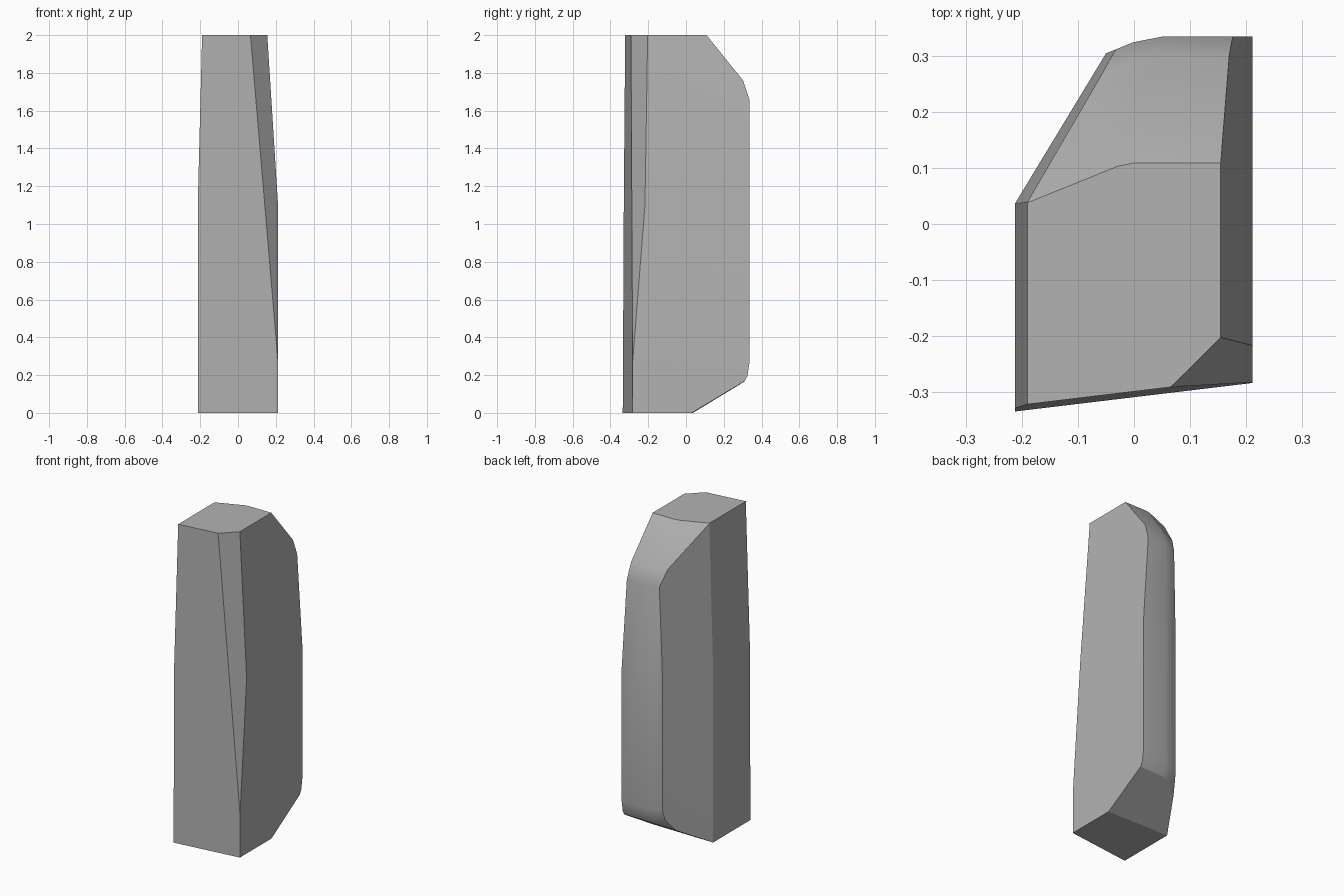
import bpy, bmesh, math
from mathutils import Vector

old = bpy.data.objects.get("Cube")
if old:
    bpy.data.objects.remove(old, do_unlink=True)

stone = bpy.data.materials.new("stone_grey")
stone.use_nodes = True
colour = (0.45, 0.45, 0.45, 1)
stone.diffuse_color = colour
stone.node_tree.nodes["Principled BSDF"].inputs["Base Color"].default_value = colour

CENTRE = Vector((0, 0, 1))
bm = bmesh.new()
bmesh.ops.create_cube(bm, size=2)
bmesh.ops.translate(bm, verts=bm.verts, vec=CENTRE)


def cut(a, b, c):
    """Slice off everything outside the plane through three points."""
    a, b, c = Vector(a), Vector(b), Vector(c)
    normal = (b - a).cross(c - a).normalized()
    if normal.dot(CENTRE - a) > 0:
        normal.negate()
    geom = bm.verts[:] + bm.edges[:] + bm.faces[:]
    res = bmesh.ops.bisect_plane(bm, geom=geom, dist=1e-5, plane_co=a,
                                 plane_no=normal, clear_outer=True)
    rim = [e for e in res["geom_cut"] if isinstance(e, bmesh.types.BMEdge) and e.is_boundary]
    if len(rim) > 2:
        bmesh.ops.contextual_create(bm, geom=rim)


# Side walls: upright below, leaning inward above the bend
BEND = 1.1
for low, top in ((0.212, 0.155), (-0.213, -0.19)):
    cut((low, 0, 0), (low, 1, 0), (low, 0, 1))
    cut((low, 0, BEND), (low, 1, BEND), (top, 0, 2))

# Slanted front wall and its tapering corner facet
cut((-0.213, -0.335, 0), (0.212, -0.284, 0), (-0.19, -0.322, 2))
cut((0.055, -0.302, 2), (0.155, -0.203, 2), (0.212, -0.284, 0.25))

# Broad rear corner facet, lower and upper parts
near, far = (-0.213, 0.036), (-0.05, 0.305)
cut((*near, 0), (*far, 0), (*near, 1))
cut((*near, BEND), (*far, BEND), (-0.19, 0.04, 2))

# Rounded back: the same vertical profile swept over three headings
for angle, x, y, top_in in ((0, 0.07, 0.335, 0.226), (11, 0, 0.325, 0.212), (22, -0.05, 0.305, 0.195)):
    a = math.radians(angle)
    tangent = Vector((math.cos(a), math.sin(a), 0))
    inward = Vector((math.sin(a), -math.cos(a), 0))
    profile = [(0.026, 0.165), (0.01, 0.195), (0, 0.26), (0, 1.66), (0.033, 1.76), (top_in, 2)]
    points = [Vector((x, y, z)) + inward * d for d, z in profile]
    for p, q in zip(points, points[1:]):
        cut(p, p + tangent, q)

# Undercut at the back of the foot
cut((0.21, 0.03, 0), (-0.21, 0.036, 0), (0.21, 0.309, 0.167))

bmesh.ops.remove_doubles(bm, verts=bm.verts, dist=0.0005)
bmesh.ops.recalc_face_normals(bm, faces=bm.faces)
mesh = bpy.data.meshes.new("stone_pillar")
bm.to_mesh(mesh)
bm.free()
mesh.materials.append(stone)
pillar = bpy.data.objects.new("stone_pillar", mesh)
bpy.context.collection.objects.link(pillar)

# Soften only the gently curved back
bpy.ops.object.select_all(action='DESELECT')
pillar.select_set(True)
bpy.context.view_layer.objects.active = pillar
bpy.ops.object.shade_smooth_by_angle(angle=math.radians(30))
